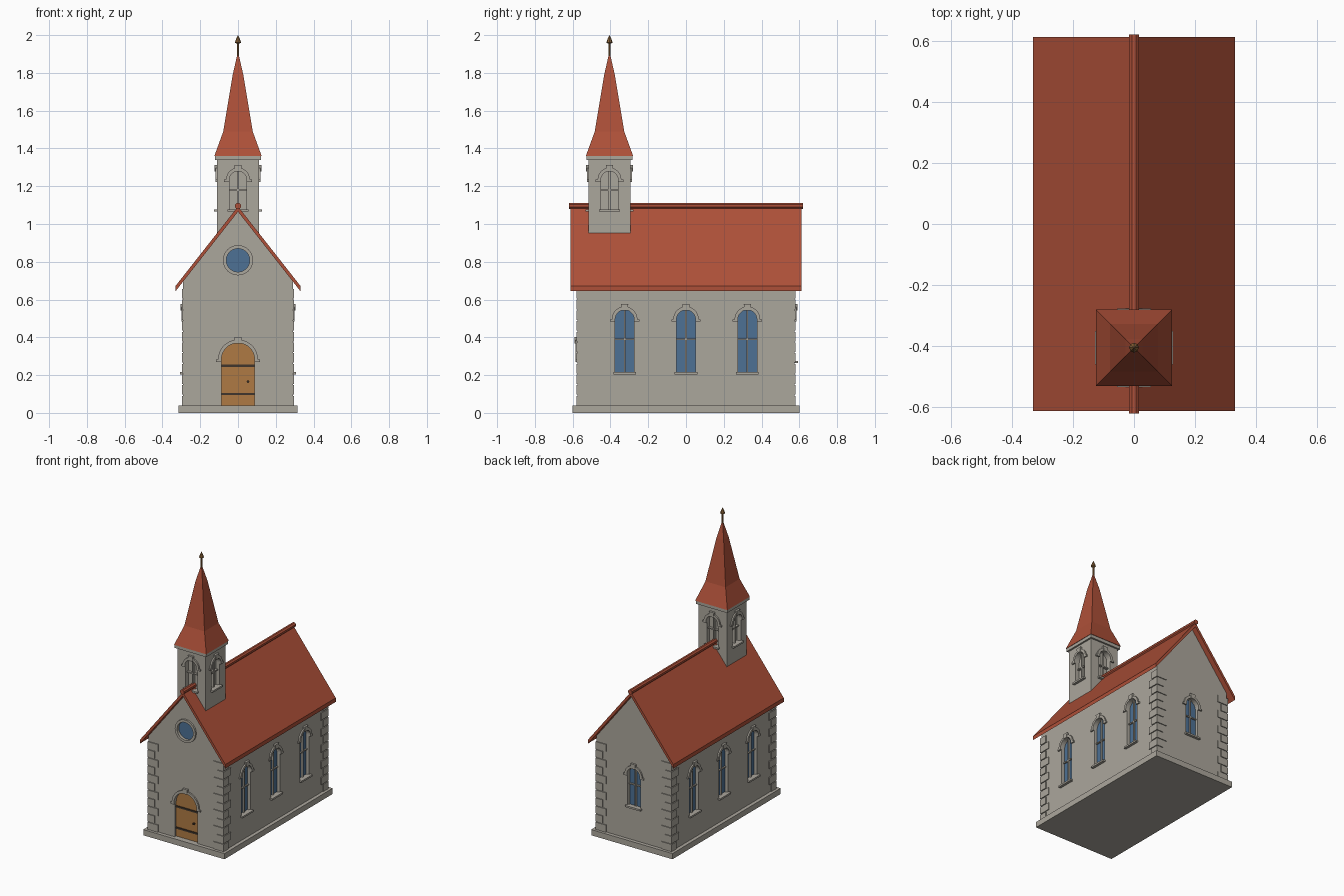
import bpy, bmesh, math
from mathutils import Matrix, Vector

if "Cube" in bpy.data.objects:
    bpy.data.objects.remove(bpy.data.objects["Cube"])

def material(name, col):
    m = bpy.data.materials.new(name)
    m.diffuse_color = (*col, 1)
    m.use_nodes = True
    m.node_tree.nodes["Principled BSDF"].inputs["Base Color"].default_value = m.diffuse_color
    return m

STONE = material("grey stone", (0.41, 0.385, 0.335))
ROOF = material("red roof", (0.42, 0.08, 0.04))
GLASS = material("blue glass", (0.075, 0.165, 0.30))
WOOD = material("door wood", (0.43, 0.195, 0.057))
IRON = material("dark iron", (0.05, 0.035, 0.025))
BRONZE = material("bronze", (0.27, 0.13, 0.04))

def finish(name, bm, mat):
    bmesh.ops.recalc_face_normals(bm, faces=bm.faces)
    me = bpy.data.meshes.new(name)
    bm.to_mesh(me)
    bm.free()
    me.materials.append(mat)
    ob = bpy.data.objects.new(name, me)
    bpy.context.collection.objects.link(ob)
    return ob

def wall_frame(deg, dist, cx=0, cy=0):
    """Frame of a wall: x along the wall, -y outward, z up."""
    return (Matrix.Translation((cx, cy, 0)) @ Matrix.Rotation(math.radians(deg), 4, 'Z')
            @ Matrix.Translation((0, -dist, 0)))

def prism(name, pts, d0, d1, mat, frame=Matrix()):
    """Profile (u, z) extruded outward from depth d0 to d1."""
    bm = bmesh.new()
    rings = [[bm.verts.new(frame @ Vector((u, -d, v))) for u, v in pts] for d in (d0, d1)]
    n = len(pts)
    for r in rings:
        bm.faces.new(r)
    for i in range(n):
        j = (i + 1) % n
        bm.faces.new((rings[0][i], rings[0][j], rings[1][j], rings[1][i]))
    return finish(name, bm, mat)

def rect(u0, u1, v0, v1):
    return [(u0, v0), (u1, v0), (u1, v1), (u0, v1)]

def box(name, x0, x1, y0, y1, z0, z1, mat):
    return prism(name, rect(x0, x1, z0, z1), -y1, -y0, mat)

def arc(cu, cv, r, a0, a1, n):
    return [(cu + r * math.cos(math.radians(a0 + (a1 - a0) * i / n)),
             cv + r * math.sin(math.radians(a0 + (a1 - a0) * i / n))) for i in range(n + 1)]

def arch(u, r, z0, top):
    return [(u - r, z0), (u + r, z0)] + arc(u, top - r, r, 0, 180, 14)

def loft(name, rings, sides, mat, cx, cy, turn=0):
    """Rings of (radius, z) joined into a solid of revolution."""
    bm = bmesh.new()
    loops = []
    for r, z in rings:
        loops.append([bm.verts.new((cx + r * math.cos(turn + 2 * math.pi * i / sides),
                                    cy + r * math.sin(turn + 2 * math.pi * i / sides), z))
                      for i in range(sides)])
    for a, b in zip(loops, loops[1:]):
        for i in range(sides):
            j = (i + 1) % sides
            bm.faces.new((a[i], a[j], b[j], b[i]))
    bm.faces.new(loops[0])
    bm.faces.new(loops[-1])
    bmesh.ops.remove_doubles(bm, verts=bm.verts, dist=1e-5)
    return finish(name, bm, mat)

def carve(ob, cutters):
    for c in cutters:
        m = ob.modifiers.new("cut", 'BOOLEAN')
        m.operation, m.solver, m.object = 'DIFFERENCE', 'EXACT', c
    me = bpy.data.meshes.new_from_object(ob.evaluated_get(bpy.context.evaluated_depsgraph_get()))
    ob.modifiers.clear()
    ob.data = me
    for c in cutters:
        bpy.data.objects.remove(c)

def hood(name, f, u, r, top):
    """Raised arch moulding with ears and a keystone."""
    s = top - r
    R = r + 0.018
    prism(name + "_hood", arc(u, s, R, 0, 180, 14) + arc(u, s, r, 180, 0, 14), -0.002, 0.01, STONE, f)
    for k in (-1, 1):
        a, b = sorted((u + k * r, u + k * (R + 0.01)))
        prism(name + "_hood_ear", rect(a, b, s - 0.012, s), -0.002, 0.01, STONE, f)
    prism(name + "_keystone", [(u - 0.014, top - 0.002), (u + 0.014, top - 0.002),
                               (u + 0.02, top + 0.032), (u - 0.02, top + 0.032)],
          -0.002, 0.014, STONE, f)

DEPTH = 0.03
def window(name, f, u, r, z0, top, cross, glass=True):
    """Builds one arched window and returns the cutter for its recess."""
    if glass:
        prism(name + "_glass", arch(u, r, z0, top), -DEPTH - 0.002, -DEPTH + 0.006, GLASS, f)
    prism(name + "_mullion", rect(u - 0.004, u + 0.004, z0, top - 0.002), -DEPTH, -0.012, STONE, f)
    prism(name + "_crossbar", rect(u - r, u + r, cross - 0.004, cross + 0.004), -DEPTH, -0.014, STONE, f)
    prism(name + "_sill", rect(u - r - 0.01, u + r + 0.01, z0 - 0.008, z0 + 0.004), -0.01, 0.018, STONE, f)
    hood(name, f, u, r, top)
    return prism("cutter", arch(u, r, z0, top), -DEPTH, 0.05, STONE, f)

# Plinth and gabled nave
W, L = 0.29, 0.575
box("plinth", -0.315, 0.315, -0.6, 0.6, 0, 0.04, STONE)
nave = prism("nave_walls", [(-W, 0.02), (W, 0.02), (W, 0.70), (0, 1.07), (-W, 0.70)], -L, L, STONE)
front, back = wall_frame(0, L), wall_frame(180, L)
cuts = []

# Side windows and back window
for side, deg in (("right", 90), ("left", -90)):
    f = wall_frame(deg, W)
    for i, u in enumerate((-0.325, 0, 0.325)):
        cuts.append(window(f"{side}_window_{i}", f, u, 0.05, 0.212, 0.545, 0.39))
cuts.append(window("back_window", back, 0, 0.05, 0.272, 0.545, 0.42))

# Door with straps and handle
door = arch(0, 0.088, 0.04, 0.37)
prism("door", door, -DEPTH - 0.002, -0.016, WOOD, front)
for z in (0.10, 0.25):
    prism("door_strap", rect(-0.088, 0.088, z - 0.006, z + 0.006), -0.018, -0.010, IRON, front)
prism("door_handle", arc(0.053, 0.165, 0.007, 0, 315, 7), -0.018, -0.004, IRON, front)
hood("door", front, 0, 0.088, 0.37)
cuts.append(prism("cutter", door, -DEPTH, 0.05, STONE, front))

# Round window with stone ring
disc = arc(0, 0.808, 0.062, 0, 345, 23)
prism("round_window_glass", disc, -0.022, -0.008, GLASS, front)
cuts.append(prism("cutter", disc, -0.02, 0.05, STONE, front))
ring = prism("round_window_ring", arc(0, 0.808, 0.08, 0, 345, 23), -0.005, 0.012, STONE, front)
carve(ring, [prism("cutter", disc, -0.1, 0.1, STONE, front)])
carve(nave, cuts)

# Alternating corner stones
N, Z0, STEP, OUT = 11, 0.04, 0.0565, 0.006
for sx in (-1, 1):
    for sy in (-1, 1):
        for i in range(N):
            a, b = (0.075, 0.048) if i % 2 == 0 else (0.048, 0.075)
            x0, x1 = sorted((sx * (W - a), sx * (W + OUT)))
            y0, y1 = sorted((sy * (L - b), sy * (L + OUT)))
            z = Z0 + i * STEP
            box("corner_stone", x0, x1, y0, y1, z, z + STEP - 0.006, STONE)

# Roof and ridge cap
prism("roof", [(-0.33, 0.645), (0, 1.065), (0.33, 0.645), (0.33, 0.673), (0, 1.093), (-0.33, 0.673)],
      -0.612, 0.612, ROOF)
prism("ridge_cap", arc(0, 1.096, 0.017, 22.5, 337.5, 7), -0.62, 0.62, ROOF)

# Bell tower
TY, T = -0.405, 0.11
tower = box("tower", -T, T, TY - T, TY + T, 0.9, 1.345, STONE)
carve(tower, [window(f"tower_window_{i}", wall_frame(90 * i, T, 0, TY), 0, 0.045, 1.073, 1.28, 1.18, False)
              for i in range(4)])
box("tower_cornice", -0.122, 0.122, TY - 0.122, TY + 0.122, 1.338, 1.362, STONE)

# Flared spire and finial
Q = math.sqrt(2)
loft("spire", [(0.125 * Q, 1.36), (0.078 * Q, 1.49), (0.028 * Q, 1.79), (0.003 * Q, 1.9)],
     4, ROOF, 0, TY, math.pi / 4)
loft("finial", [(0.006, 1.87), (0.006, 1.955), (0.016, 1.96), (0.012, 1.975), (0.0005, 2.0)],
     8, BRONZE, 0, TY)
